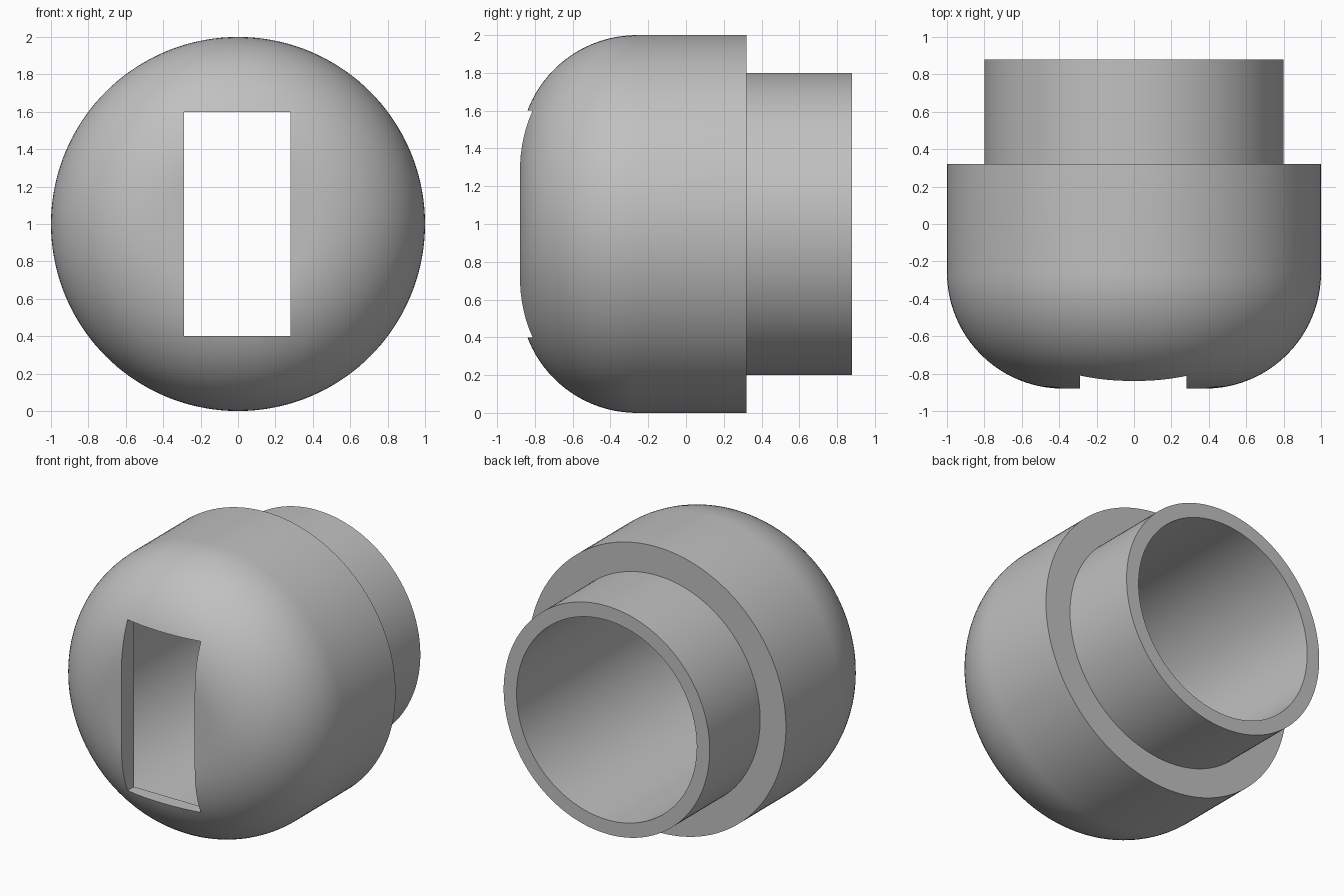
import bpy, bmesh, math
from mathutils import Vector

cube = bpy.data.objects.get("Cube")
if cube:
    bpy.data.objects.remove(cube, do_unlink=True)

# Single plain grey material
grey = bpy.data.materials.new("plain grey")
grey.use_nodes = True
colour = (0.53, 0.53, 0.53, 1)
grey.diffuse_color = colour
grey.node_tree.nodes["Principled BSDF"].inputs["Base Color"].default_value = colour

AXIS_Z = 1.0
FILLET = 0.62
ARC_STEPS = 24
SEGMENTS = 144


def add_object(name, bm):
    bmesh.ops.recalc_face_normals(bm, faces=bm.faces)
    mesh = bpy.data.meshes.new(name)
    bm.to_mesh(mesh)
    bm.free()
    mesh.materials.append(grey)
    obj = bpy.data.objects.new(name, mesh)
    bpy.context.collection.objects.link(obj)
    return obj


def lathe(name, profile):
    """Spin (radius, y) points about the horizontal y axis."""
    bm = bmesh.new()
    verts = [bm.verts.new((r, y, AXIS_Z)) for r, y in profile]
    edges = [bm.edges.new(pair) for pair in zip(verts, verts[1:])]
    bmesh.ops.spin(bm, geom=verts + edges, cent=(0, 0, AXIS_Z), axis=(0, 1, 0),
                   angle=math.tau, steps=SEGMENTS, use_duplicate=False)
    bmesh.ops.remove_doubles(bm, verts=bm.verts, dist=1e-4)
    return add_object(name, bm)


def box(name, low, high):
    low, high = Vector(low), Vector(high)
    bm = bmesh.new()
    bmesh.ops.create_cube(bm, size=1)
    for v in bm.verts:
        v.co = (low + high) / 2 + v.co * (high - low)
    return add_object(name, bm)


# Hollow cap: rounded front, stepped collar and a flat-bottomed bore
rounded_front = []
for i in range(ARC_STEPS + 1):
    a = math.pi / 2 * i / ARC_STEPS
    rounded_front.append((1 - FILLET + FILLET * math.sin(a),
                          -0.26 - FILLET * math.cos(a)))
profile = ([(0, -0.88)] + rounded_front
           + [(1, 0.32), (0.8, 0.32), (0.8, 0.88), (0.7, 0.88),
              (0.7, -0.74), (0, -0.74)])
cap = lathe("hollow_cap", profile)

# Upright slot through the front wall
cutter = box("slot_cutter", (-0.29, -1.1, 0.4), (0.28, -0.5, 1.6))
slot = cap.modifiers.new("front slot", "BOOLEAN")
slot.operation = "DIFFERENCE"
slot.solver = "EXACT"
slot.object = cutter

bpy.ops.object.select_all(action="DESELECT")
cap.select_set(True)
bpy.context.view_layer.objects.active = cap
bpy.ops.object.modifier_apply(modifier=slot.name)
bpy.data.objects.remove(cutter, do_unlink=True)
bpy.ops.object.shade_smooth_by_angle(angle=math.radians(30))
